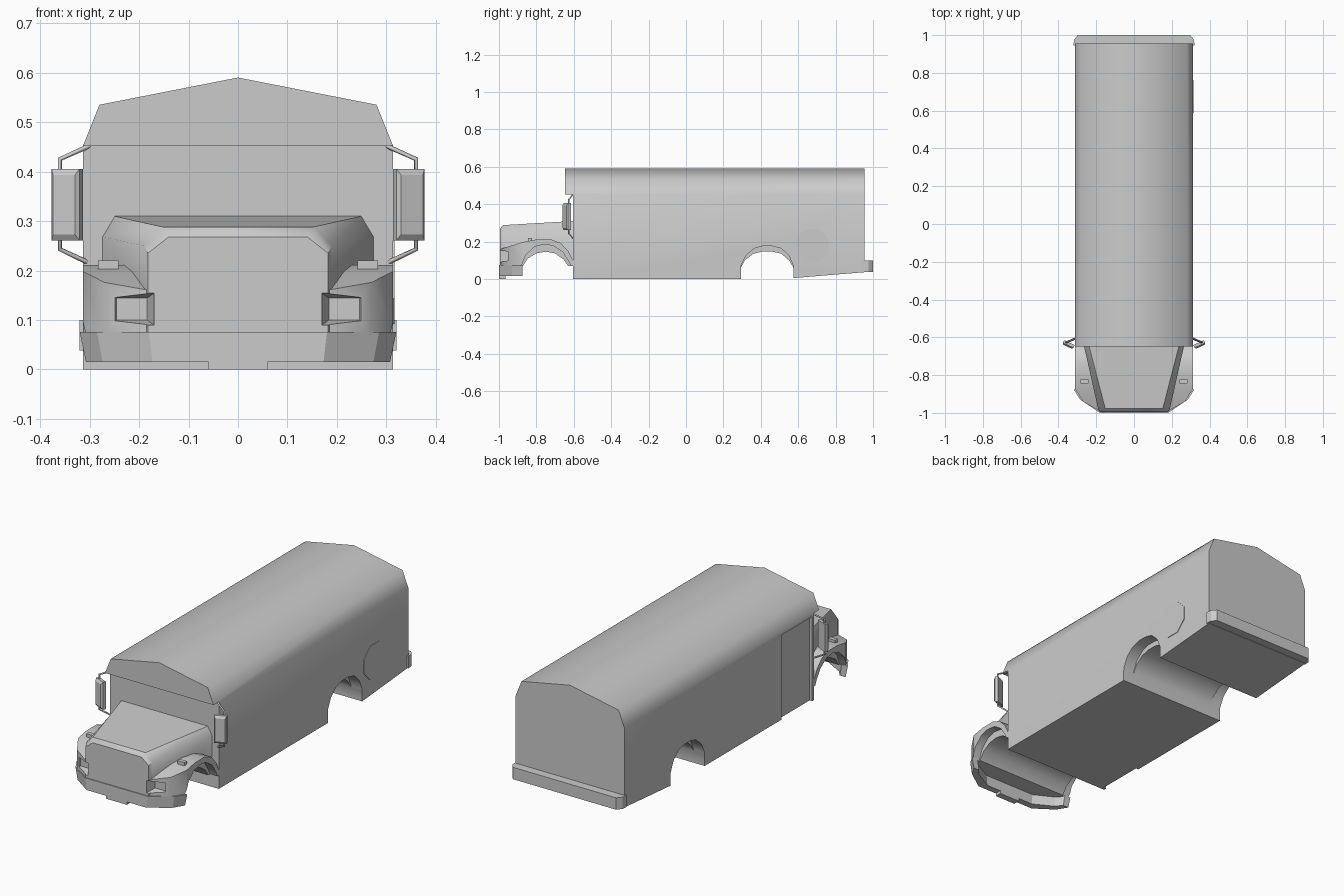
import bpy, bmesh, math
from mathutils import Vector

if "Cube" in bpy.data.objects:
    bpy.data.objects.remove(bpy.data.objects["Cube"])


def loft(name, rings, smooth=None):
    """Closed solid through rings with equal point counts."""
    bm = bmesh.new()
    vr = [[bm.verts.new(p) for p in r] for r in rings]
    n = len(vr[0])
    for a, b in zip(vr, vr[1:]):
        for i in range(n):
            j = (i + 1) % n
            bm.faces.new((a[i], a[j], b[j], b[i]))
    bm.faces.new(vr[0])
    bm.faces.new(vr[-1])
    bmesh.ops.recalc_face_normals(bm, faces=bm.faces)
    me = bpy.data.meshes.new(name)
    bm.to_mesh(me)
    bm.free()
    ob = bpy.data.objects.new(name, me)
    bpy.context.collection.objects.link(ob)
    if smooth:
        shade(ob, smooth)
    return ob


def select(ob):
    bpy.ops.object.select_all(action='DESELECT')
    ob.select_set(True)
    bpy.context.view_layer.objects.active = ob


def shade(ob, deg):
    select(ob)
    bpy.ops.object.shade_smooth_by_angle(angle=math.radians(deg))


def prism(name, pts, axis, a, b):
    """Extrude a 2D outline along one axis from a to b."""
    place = {'x': lambda p, t: (t, p[0], p[1]),
             'y': lambda p, t: (p[0], t, p[1]),
             'z': lambda p, t: (p[0], p[1], t)}[axis]
    return loft(name, [[place(p, t) for p in pts] for t in (a, b)])


def box(name, x0, x1, y0, y1, z0, z1):
    return prism(name, [(x0, y0), (x1, y0), (x1, y1), (x0, y1)], 'z', z0, z1)


def cut(ob, cutters):
    for c in cutters:
        c.hide_render = True
        m = ob.modifiers.new("cut", 'BOOLEAN')
        m.operation, m.solver, m.object = 'DIFFERENCE', 'EXACT', c
        select(ob)
        bpy.ops.object.modifier_apply(modifier=m.name)
    for c in cutters:
        bpy.data.objects.remove(c)


def sym(half):
    """Complete a right-half outline with its mirror image."""
    return half + [(-x, z) for x, z in reversed(half) if abs(x) > 1e-6]


def both_sides(name, outline, inner):
    return [prism(name, outline, 'x', s * inner, s * 0.5) for s in (1, -1)]


# Passenger body: one roof-to-floor section, then trimmed
body = prism("bus_body", sym([(0.313, 0), (0.313, 0.453), (0.28, 0.535), (0, 0.59)]),
             'y', -0.648, 0.955)
rear_inner = [(0.293, -0.1), (0.293, 0.06), (0.315, 0.1), (0.36, 0.135), (0.41, 0.147),
              (0.46, 0.147), (0.51, 0.135), (0.55, 0.1), (0.575, 0.06), (0.575, 0.005),
              (1.0, 0.04), (1.0, -0.1)]
rear_outer = [(0.294, -0.1), (0.294, 0.07), (0.32, 0.125), (0.365, 0.163), (0.41, 0.176),
              (0.46, 0.176), (0.51, 0.163), (0.55, 0.125), (0.574, 0.07), (0.574, -0.1)]
cut(body, [prism("rear_arch_cutter", rear_inner, 'x', -0.5, 0.5)]
    + both_sides("rear_flare_cutter", rear_outer, 0.25)
    + [box("windshield_step_cutter", -0.5, 0.5, -0.8, -0.605, -0.1, 0.453),
       box("door_recess_cutter", -0.5, -0.298, -0.592, -0.34, -0.1, 0.44)])
shade(body, 60)

# Hood, tapering toward the nose
hood_sections = [(-0.995, 0.14, 0.268, 0.182, 0.235), (-0.978, 0.152, 0.288, 0.19, 0.25),
                 (-0.60, 0.25, 0.31, 0.275, 0.268)]
hood = loft("hood", [[(x, y, z) for x, z in sym([(ws, 0.072), (ws, zs), (wt, zt)])]
                     for y, wt, zt, ws, zs in hood_sections])

# Fenders as one full-width piece under the hood
fender_sections = [(-0.992, 0.18, 0.16), (-0.94, 0.27, 0.176), (-0.87, 0.313, 0.198),
                   (-0.80, 0.313, 0.211), (-0.72, 0.313, 0.211), (-0.67, 0.313, 0.192),
                   (-0.63, 0.313, 0.15), (-0.60, 0.313, 0.09)]
fenders = loft("front_fenders", [[(w, y, 0.07), (w, y, z), (-w, y, z), (-w, y, 0.07)]
                                 for y, w, z in fender_sections])

front_inner = [(-0.878, -0.1), (-0.872, 0.07), (-0.845, 0.11), (-0.80, 0.137), (-0.75, 0.146),
               (-0.70, 0.137), (-0.655, 0.105), (-0.625, 0.06), (-0.606, 0), (-0.606, -0.1)]
front_outer = [(-0.88, -0.1), (-0.88, 0.07), (-0.855, 0.13), (-0.81, 0.172), (-0.76, 0.185),
               (-0.71, 0.178), (-0.66, 0.145), (-0.625, 0.09), (-0.604, 0.04), (-0.604, -0.1)]


def headlight_cutter(s):
    rings = []
    for y, d in ((-1.02, 0.022), (-0.945, 0)):
        rings.append([(s * (0.215 + a * (0.031 + d)), y, 0.122 + b * (0.022 + d * 0.7))
                      for a, b in ((-1, -1), (1, -1), (1, 1), (-1, 1))])
    return loft("headlight_cutter", rings)


cut(hood, [prism("hood_arch_cutter", front_inner, 'x', -0.5, 0.5)]
    + [headlight_cutter(s) for s in (1, -1)])
cut(fenders, [prism("front_arch_cutter", front_inner, 'x', -0.5, 0.5)]
    + both_sides("front_flare_cutter", front_outer, 0.27)
    + [headlight_cutter(s) for s in (1, -1)])
shade(hood, 40)
shade(fenders, 35)

# Wrap-around front bumper with a small centre lip
outer = [(0.32, -0.875), (0.285, -0.93), (0.18, -1.0)]
inner = [(0.15, -0.965), (0.255, -0.91), (0.285, -0.875)]
path = outer + [(-x, y) for x, y in reversed(outer)] \
    + [(-x, y) for x, y in reversed(inner)] + inner
loft("front_bumper", [[(x * k, y, z) for x, y in path] for z, k in ((0.015, 0.96), (0.076, 1))])
box("bumper_lip", -0.06, 0.06, -1.0, -0.965, 0, 0.016)

# Rear bumper with chamfered corners
prism("rear_bumper", [(-0.32, 0.945), (0.32, 0.945), (0.318, 0.975), (0.298, 1.0),
                      (-0.298, 1.0), (-0.318, 0.975)], 'z', 0.038, 0.1)

# Octagonal stop panel on one side
octagon = [(0.675 + 0.095 * math.cos(math.pi * (i + 0.5) / 4),
            0.18 + 0.095 * math.sin(math.pi * (i + 0.5) / 4)) for i in range(8)]
prism("stop_panel", octagon, 'x', 0.305, 0.316)

for s, side in ((1, "left"), (-1, "right")):
    # Marker light on top of the fender
    box(side + "_marker_light", *sorted((s * 0.242, s * 0.283)), -0.845, -0.823, 0.195, 0.22)

    # Mirror head, angled and with a narrower back
    c, u = Vector((s * 0.346, -0.637, 0.333)), Vector((s * 0.91, 0.41, 0))
    v, w = Vector((s * 0.41, -0.91, 0)), Vector((0, 0, 1))
    rings = [[c + u * a * hw + w * b * hh + v * d
              for a, b in ((-1, -1), (1, -1), (1, 1), (-1, 1))]
             for d, hw, hh in ((-0.01, 0.031, 0.072), (0.006, 0.031, 0.072), (0.014, 0.024, 0.06))]
    loft(side + "_mirror", rings, 30)

    # Bent mirror bracket
    cu = bpy.data.curves.new(side + "_mirror_bracket", 'CURVE')
    cu.dimensions = '3D'
    cu.bevel_depth, cu.bevel_resolution, cu.use_fill_caps = 0.005, 0, True
    sp = cu.splines.new('POLY')
    pts = [(0.30, -0.603, 0.452), (0.36, -0.627, 0.425), (0.36, -0.627, 0.243),
           (0.305, -0.603, 0.217)]
    sp.points.add(len(pts) - 1)
    for p, (x, y, z) in zip(sp.points, pts):
        p.co = (s * x, y, z, 1)
    ob = bpy.data.objects.new(cu.name, cu)
    bpy.context.collection.objects.link(ob)
    select(ob)
    bpy.ops.object.convert(target='MESH')
